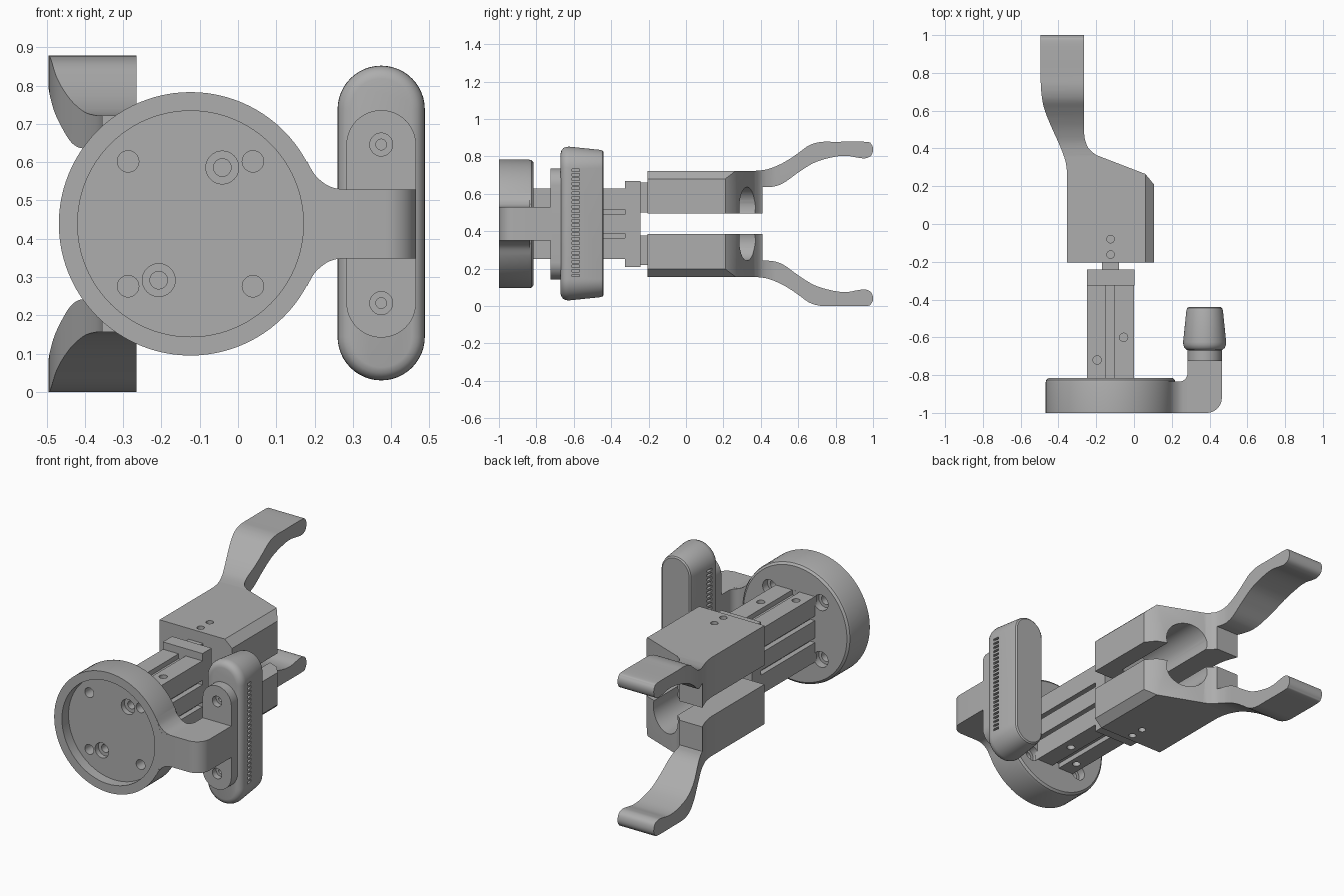
import bpy, bmesh, math
from mathutils import Vector

cube = bpy.data.objects.get("Cube")
if cube:
    bpy.data.objects.remove(cube)

grey = bpy.data.materials.new("machined_grey")
grey.use_nodes = True
COLOUR = (0.42, 0.42, 0.42, 1)
grey.diffuse_color = COLOUR
grey.node_tree.nodes["Principled BSDF"].inputs["Base Color"].default_value = COLOUR

MID = 0.439          # height of the symmetry plane
CX = -0.124          # gripper axis
parts = []


def finish(name, bm):
    bmesh.ops.remove_doubles(bm, verts=bm.verts, dist=0.0001)
    bmesh.ops.recalc_face_normals(bm, faces=bm.faces)
    mesh = bpy.data.meshes.new(name)
    bm.to_mesh(mesh)
    bm.free()
    mesh.materials.append(grey)
    ob = bpy.data.objects.new(name, mesh)
    bpy.context.scene.collection.objects.link(ob)
    parts.append(ob)
    return ob


def skin(name, rings):
    """Closed surface through equal-length rings of points."""
    bm = bmesh.new()
    loops = [[bm.verts.new(p) for p in ring] for ring in rings]
    n = len(loops[0])
    for a, b in zip(loops, loops[1:]):
        for i in range(n):
            j = (i + 1) % n
            bm.faces.new((a[i], a[j], b[j], b[i]))
    bm.faces.new(loops[0])
    bm.faces.new(loops[-1])
    return finish(name, bm)


def prism(name, pts, axis, a, b):
    put = {"x": lambda p, d: (d, p[0], p[1]),
           "y": lambda p, d: (p[0], d, p[1]),
           "z": lambda p, d: (p[0], p[1], d)}[axis]
    return skin(name, [[put(p, d) for p in pts] for d in (a, b)])


def box(name, x0, x1, y0, y1, z0, z1):
    return prism(name, [(x0, z0), (x1, z0), (x1, z1), (x0, z1)], "y", y0, y1)


def circle(u, v, r, n=32):
    return [(u + r * math.cos(math.tau * i / n), v + r * math.sin(math.tau * i / n))
            for i in range(n)]


def stadium(x, z, r, half, n=24):
    arc = [math.pi * i / n for i in range(n + 1)]
    top = [(x + r * math.cos(t), z + half + r * math.sin(t)) for t in arc]
    return top + [(2 * x - u, 2 * z - v) for u, v in top]


def loft(name, x, z, half, sections, n=24):
    """Stadium (or disc when half is 0) lofted along y."""
    rings = []
    for y, r in sections:
        ring = stadium(x, z, r, half, n)
        if half == 0:
            ring = circle(x, z, r, 2 * n)
        rings.append([(u, y, v) for u, v in ring])
    return skin(name, rings)


def smooth(pts, n=5):
    """Catmull-Rom curve through the points."""
    v = [Vector(p) for p in [pts[0]] + pts + [pts[-1]]]
    out = []
    for a, b, c, d in zip(v, v[1:], v[2:], v[3:]):
        for i in range(n):
            t = i / n
            out.append(tuple(0.5 * (2 * b + (c - a) * t + (2 * a - 5 * b + 4 * c - d) * t * t
                                    + (3 * b - a - 3 * c + d) * t ** 3)))
    return out + [tuple(pts[-1])]


def boolean(ob, tools, operation="DIFFERENCE"):
    for tool in tools:
        mod = ob.modifiers.new("bool", "BOOLEAN")
        mod.operation, mod.solver, mod.object = operation, "EXACT", tool
    bpy.context.view_layer.update()
    graph = bpy.context.evaluated_depsgraph_get()
    mesh = bpy.data.meshes.new_from_object(ob.evaluated_get(graph))
    ob.modifiers.clear()
    ob.data = mesh
    for tool in tools:
        parts.remove(tool)
        bpy.data.objects.remove(tool)


def hole(x, z, r, y0, y1):
    return prism("cutter", circle(x, z, r), "y", y0, y1)


# Round mounting flange with recessed front and screw holes
flange = loft("mounting_flange", CX, MID, 0,
              [(-1, 0.344), (-0.84, 0.344), (-0.825, 0.34), (-0.815, 0.328)], 48)
cuts = [prism("cutter", circle(CX, MID, 0.295, 96), "y", -1.1, -0.94)]
for sx in (-1, 1):
    for sz in (-1, 1):
        x, z = CX + sx * 0.163, MID + sz * 0.163
        cuts += [hole(x, z, 0.028, -1.05, -0.7), hole(x, z, 0.045, -0.86, -0.7)]
    x, z = CX + sx * 0.083, MID + sx * 0.147
    cuts += [hole(x, z, 0.043, -1.05, -0.91), hole(x, z, 0.023, -1.05, -0.85)]
boolean(flange, cuts)

# Bent arm to the sensor, with a filleted root
corner = [(0.385 + 0.08 * math.sin(t), -0.92 - 0.08 * math.cos(t))
          for t in [math.pi / 2 * i / 10 for i in range(11)]]
inner = [(0.238 + 0.045 * math.cos(t), -0.79 - 0.045 * math.sin(t))
         for t in [math.pi / 2 * i / 8 for i in range(9)]]
prism("sensor_arm", [(0.2, -1)] + corner + [(0.465, -0.72), (0.283, -0.72)] + inner
      + [(0.2, -0.835)], "z", MID - 0.09, MID + 0.09)
root = smooth([(0.18, 0.603), (0.2, 0.568), (0.225, 0.545), (0.25, 0.533), (0.28, 0.529)])
prism("arm_root", root + [(x, 2 * MID - z) for x, z in reversed(root)], "y", -0.9995, -0.835)

# Sensor mounting plate and rounded housing
SX = 0.374
plate = loft("sensor_plate", SX, MID, 0.206, [(-0.725, 0.091), (-0.665, 0.091)])
cuts = []
for s in (-1, 1):
    z = MID + s * 0.207
    cuts += [hole(SX, z, 0.03, -0.8, -0.69), hole(SX, z, 0.014, -0.8, -0.675)]
boolean(plate, cuts)

housing = loft("sensor_housing", SX, MID + 0.002, 0.297,
               [(-0.67, 0.08), (-0.666, 0.095), (-0.655, 0.107), (-0.64, 0.113),
                (-0.625, 0.114), (-0.46, 0.097), (-0.446, 0.093), (-0.44, 0.085)])
bm = bmesh.new()
for s in (-1, 1):
    for i in range(24):
        z = 0.163 + i * 0.0245
        made = bmesh.ops.create_cube(bm, size=1)["verts"]
        bmesh.ops.scale(bm, verts=made, vec=(0.04, 0.04, 0.013))
        bmesh.ops.translate(bm, verts=made, vec=(SX + s * 0.114, -0.59, z))
boolean(housing, [finish("cutter", bm)])

# Gripper body with sensor grooves and tapped holes
body = box("gripper_body", CX - 0.125, CX + 0.125, -0.83, -0.32, MID - 0.188, MID + 0.188)
cuts = []
for s in (-1, 1):
    za, zb = MID + s * 0.16, MID + s * 0.25
    cuts.append(box("cutter", -0.15, -0.105, -0.8149, -0.2, min(za, zb), max(za, zb)))
    xa, xb = CX + s * 0.095, CX + s * 0.2
    for t in (-1, 1):
        z = MID + t * 0.063
        cuts.append(box("cutter", min(xa, xb), max(xa, xb), -0.8149, -0.2, z - 0.013, z + 0.013))
    for x, y in ((-0.055, -0.6), (-0.195, -0.72)):
        cuts.append(prism("cutter", circle(x, y, 0.022), "z",
                          MID + s * 0.14, MID + s * 0.25))
boolean(body, cuts)
box("jaw_guide", CX - 0.126, CX + 0.126, -0.325, -0.242, MID - 0.23, MID + 0.23)

# Upper finger: side profile crossed with plan profile
top = smooth([(0.36, 0.722), (0.43, 0.73), (0.5, 0.756), (0.56, 0.79), (0.61, 0.825),
              (0.66, 0.86), (0.72, 0.877), (0.8, 0.878), (0.96, 0.878), (0.99, 0.866),
              (1.0, 0.838), (0.99, 0.805), (0.96, 0.79), (0.92, 0.793), (0.86, 0.803),
              (0.79, 0.797), (0.69, 0.768), (0.605, 0.717), (0.525, 0.66), (0.47, 0.639),
              (0.41, 0.635)])
finger = prism("upper_finger", [(-0.205, 0.494), (-0.205, 0.722)] + top + [(0.41, 0.494)],
               "x", -0.6, 0.2)
outer = smooth([(-0.355, 0.28), (-0.365, 0.34), (-0.395, 0.42), (-0.44, 0.52),
                (-0.475, 0.61), (-0.49, 0.69), (-0.495, 0.78)])
web = smooth([(-0.265, 0.5), (-0.26, 0.45), (-0.24, 0.4), (-0.2, 0.365)])
plan = prism("cutter", [(-0.355, -0.3)] + outer + [(-0.495, 1.1), (-0.265, 1.1)] + web
             + [(0.06, 0.265), (0.105, 0.21), (0.105, -0.3)], "z", 0.3, 1.1)
boolean(finger, [plan], "INTERSECT")
cuts = [hole(-0.1, 0.528, 0.108, -0.1, 0.6),
        prism("cutter", [(0.06, 0.722), (0.105, 0.68), (0.2, 0.59), (0.2, 0.8), (0.06, 0.8)],
              "y", -0.4, 0.6)]
for y in (-0.08, -0.162):
    cuts.append(prism("cutter", circle(CX, y, 0.02), "z", 0.66, 0.8))
boolean(finger, cuts)

# Sliding jaw that carries the finger
jaw = box("upper_jaw", CX - 0.045, CX + 0.045, -0.25, -0.2, 0.5, 0.66)

# Mirror finger and jaw to the lower side
for ob in (finger, jaw):
    bm = bmesh.new()
    bm.from_mesh(ob.data)
    for v in bm.verts:
        v.co.z = 2 * MID - v.co.z
    finish(ob.name.replace("upper", "lower"), bm)

# Smooth the curved walls, keep machined edges sharp
bpy.ops.object.select_all(action="DESELECT")
for ob in parts:
    ob.select_set(True)
bpy.context.view_layer.objects.active = parts[0]
bpy.ops.object.shade_smooth_by_angle(angle=math.radians(30))
